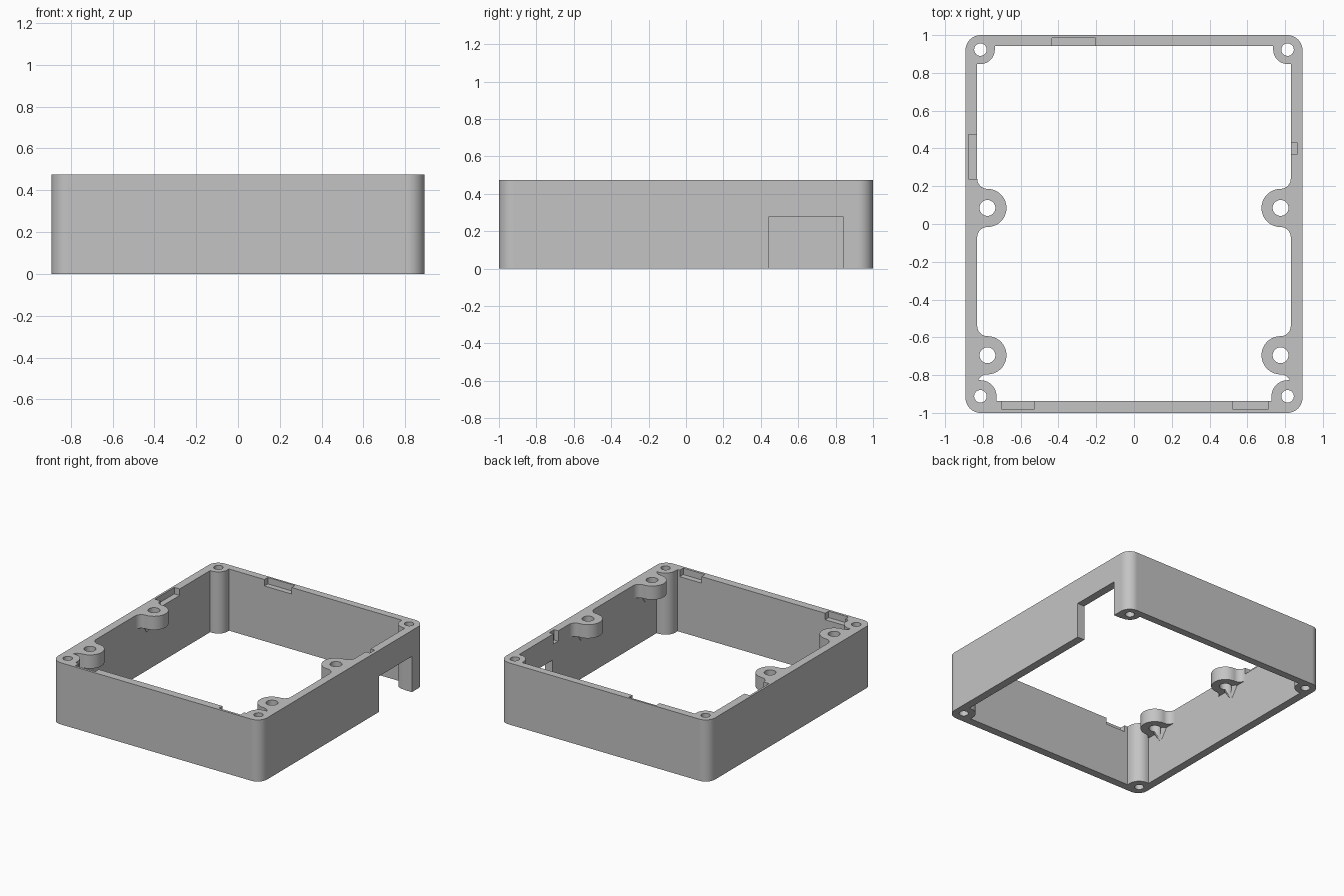
import bpy, bmesh, math

if "Cube" in bpy.data.objects:
    bpy.data.objects.remove(bpy.data.objects["Cube"])

H = 0.475            # frame height
WX, WY = 0.892, 1.0  # outer half sizes
IX = 0.83            # inner half width

grey = bpy.data.materials.new("light_grey")
grey.diffuse_color = (0.55, 0.55, 0.55, 1)
grey.use_nodes = True
grey.node_tree.nodes["Principled BSDF"].inputs["Base Color"].default_value = grey.diffuse_color


def arc(cx, cy, r, a0, a1, n=14):
    return [(cx + r * math.cos(math.radians(a0 + (a1 - a0) * i / n)),
             cy + r * math.sin(math.radians(a0 + (a1 - a0) * i / n))) for i in range(n + 1)]


def circle(cx, cy, r, n=40):
    return arc(cx, cy, r, 0, 360, n)[:-1]


def box(x0, x1, y0, y1):
    return [(x0, y0), (x1, y0), (x1, y1), (x0, y1)]


def prism(name, pts, z0, z1):
    bm = bmesh.new()
    face = bm.faces.new([bm.verts.new((x, y, z0)) for x, y in pts])
    res = bmesh.ops.extrude_face_region(bm, geom=[face])
    top = [v for v in res["geom"] if isinstance(v, bmesh.types.BMVert)]
    bmesh.ops.translate(bm, verts=top, vec=(0, 0, z1 - z0))
    bmesh.ops.recalc_face_normals(bm, faces=bm.faces)
    return finish(name, bm)


def finish(name, bm):
    me = bpy.data.meshes.new(name)
    bm.to_mesh(me)
    bm.free()
    me.materials.append(grey)
    ob = bpy.data.objects.new(name, me)
    bpy.context.collection.objects.link(ob)
    return ob


def combine(target, tool, op):
    mod = target.modifiers.new("bool", 'BOOLEAN')
    mod.operation, mod.solver, mod.object = op, 'EXACT', tool
    bpy.context.view_layer.objects.active = target
    bpy.ops.object.modifier_apply(modifier=mod.name)
    bpy.data.objects.remove(tool)


# outer shell with rounded corners, hollowed right through
r = 0.08
cx, cy = WX - r, WY - r
outline = (arc(cx, cy, r, 0, 90) + arc(-cx, cy, r, 90, 180)
           + arc(-cx, -cy, r, 180, 270) + arc(cx, -cy, r, 270, 360))
frame = prism("enclosure_frame", outline, 0, H)
combine(frame, prism("cavity", box(-IX, IX, -0.938, 0.943), -0.2, H + 0.2), 'DIFFERENCE')

for s in (-1, 1):
    def side(pts):
        return [(-s * x, y) for x, y in pts]   # profiles are drawn for the left side

    # full-height corner posts
    back = arc(-0.813, 0.923, 0.076, 0, -90) + [(-0.813, 0.847), (-0.86, 0.847), (-0.86, 0.97), (-0.737, 0.97)]
    front = arc(-0.813, -0.912, 0.085, 0, 90) + [(-0.86, -0.827), (-0.86, -0.97), (-0.728, -0.97)]
    back.pop(15)
    for pts in (back, front):
        combine(frame, prism("post", side(pts), 0, H), 'UNION')

    # screw bosses blended into the side wall, with a tapered support below
    for by in (0.085, -0.695):
        bx, R, f = -0.776, 0.101, 0.054
        pts = ([(-0.86, by + R + f)] + arc(bx, by + R + f, f, 180, 270)
               + arc(bx, by, R, 90, -90, 28)[1:-1]
               + arc(bx, by - R - f, f, 90, 180) + [(-0.86, by - R - f)])
        combine(frame, prism("boss", side(pts), 0.37, H), 'UNION')
        bm = bmesh.new()
        bmesh.ops.create_cone(bm, cap_ends=True, segments=32, radius1=0.004, radius2=0.08, depth=0.11)
        bmesh.ops.scale(bm, verts=bm.verts, vec=(0.6, 1, 1))
        bmesh.ops.translate(bm, verts=bm.verts, vec=(s * 0.836, by, 0.335))
        combine(frame, finish("support", bm), 'UNION')

    # screw holes
    for x, y, hr in ((0.813, 0.923, 0.033), (0.813, -0.912, 0.033),
                     (0.776, 0.085, 0.042), (0.776, -0.695, 0.042)):
        combine(frame, prism("hole", circle(s * x, y, hr), -0.2, H + 0.2), 'DIFFERENCE')

# snap notches along the top inner edge: x0, x1, y0, y1, depth
for x0, x1, y0, y1, d in ((-0.435, -0.203, 0.90, 0.985, 0.05),
                          (-0.70, -0.53, -0.981, -0.90, 0.05),
                          (0.525, 0.71, -0.981, -0.90, 0.05),
                          (-0.876, -0.80, 0.239, 0.475, 0.05),
                          (0.80, 0.865, 0.37, 0.43, 0.08)):
    combine(frame, prism("notch", box(x0, x1, y0, y1), H - d, H + 0.2), 'DIFFERENCE')

# connector opening at the bottom of the right wall
combine(frame, prism("opening", box(0.70, 1.0, 0.44, 0.843), -0.2, 0.275), 'DIFFERENCE')

# smooth the round parts, keep edges crisp
bpy.ops.object.select_all(action='DESELECT')
frame.select_set(True)
bpy.context.view_layer.objects.active = frame
bpy.ops.object.shade_smooth_by_angle(angle=math.radians(30))
wn = frame.modifiers.new("weighted_normals", 'WEIGHTED_NORMAL')
wn.keep_sharp = True
